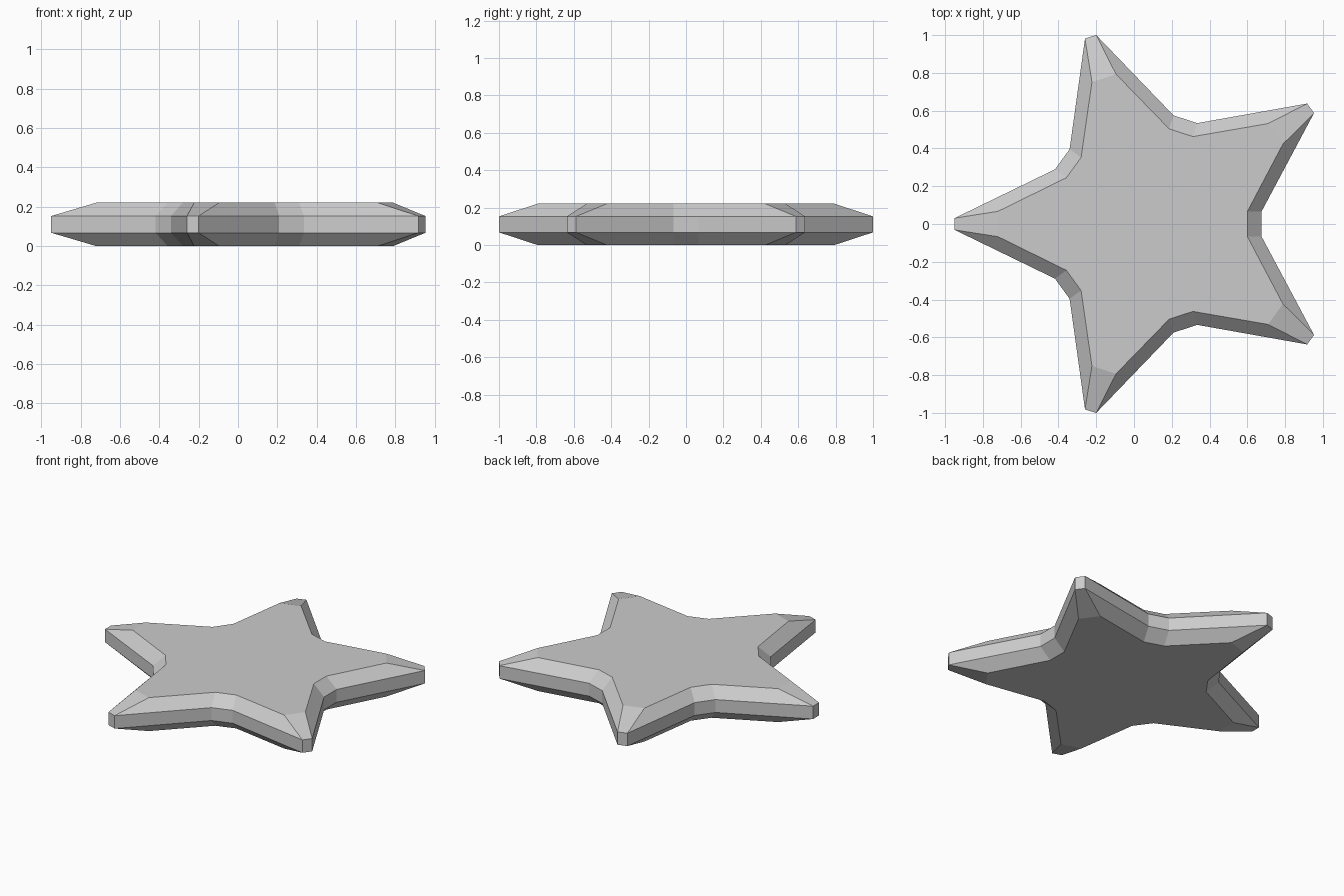
import bpy, bmesh
from math import cos, sin, pi

if "Cube" in bpy.data.objects:
    bpy.data.objects.remove(bpy.data.objects["Cube"])

CENTRE_X = 0.092


def star_ring(bm, tip_r, tip_half, notch_r, notch_half, z):
    """Five-armed outline with blunt tips and blunt notches."""
    verts = []
    for i in range(10):
        a = i * pi / 5
        r, h = (notch_r, notch_half) if i % 2 == 0 else (tip_r, tip_half)
        for s in (-h, h):
            verts.append(bm.verts.new((CENTRE_X + r * cos(a) - s * sin(a),
                                       r * sin(a) + s * cos(a), z)))
    return verts


# Bevelled star: small flat faces below and above, wide band between
FLAT = (0.812, 0.067, 0.508, 0.066)
WIDE = (1.042, 0.031, 0.583, 0.066)
bm = bmesh.new()
rings = [star_ring(bm, *shape, z) for shape, z in
         ((FLAT, 0.0), (WIDE, 0.068), (WIDE, 0.153), (FLAT, 0.221))]
for low, high in zip(rings, rings[1:]):
    for i in range(20):
        j = (i + 1) % 20
        bm.faces.new((low[i], low[j], high[j], high[i]))
bm.faces.new(rings[0][::-1])
bm.faces.new(rings[-1])

mesh = bpy.data.meshes.new("star")
bm.to_mesh(mesh)
bm.free()
bpy.context.collection.objects.link(bpy.data.objects.new("star", mesh))
